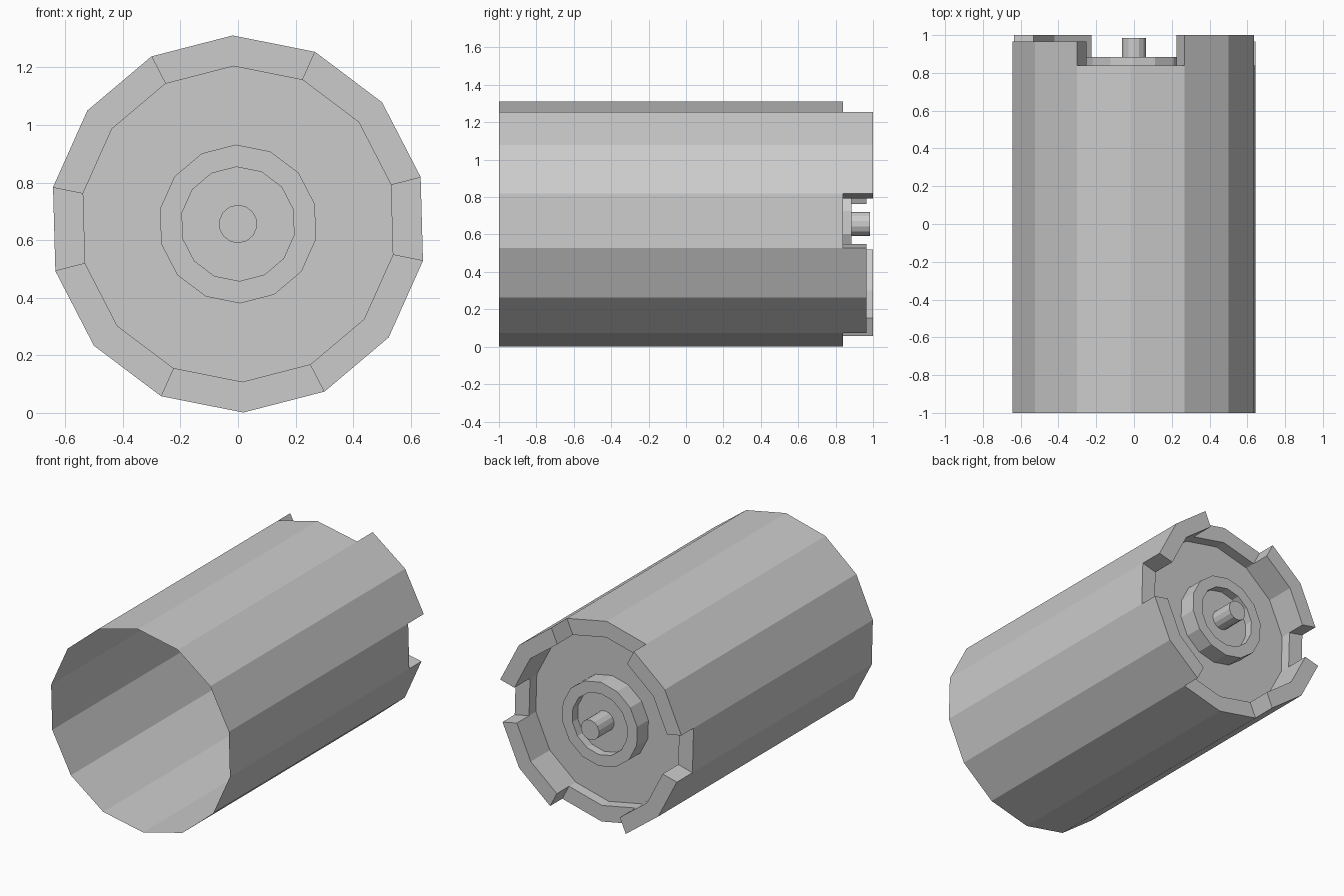
import bpy, bmesh
from math import sin, cos, radians, tau

SIDES = 14
AXIS_Z = 0.656
START = radians(91.6)

cube = bpy.data.objects.get("Cube")
if cube:
    bpy.data.objects.remove(cube, do_unlink=True)

# Single grey metal
metal = bpy.data.materials.new("light_grey_metal")
grey = (0.6, 0.6, 0.6, 1)
metal.diffuse_color = grey
metal.use_nodes = True
metal.node_tree.nodes["Principled BSDF"].inputs["Base Color"].default_value = grey


def revolve(name, profile, tabs=(), tab_strip=0, cap=False):
    """Turn (radius, y) points about the long axis; raise tabs from one strip."""
    bm = bmesh.new()
    rings = []
    for r, y in profile:
        angles = [START - k * tau / SIDES for k in range(SIDES)]
        rings.append([bm.verts.new((r * cos(a), y, AXIS_Z + r * sin(a))) for a in angles])
    strips = []
    for near, far in zip(rings, rings[1:]):
        strip = []
        for k in range(SIDES):
            n = (k + 1) % SIDES
            strip.append(bm.faces.new((near[k], near[n], far[n], far[k])))
        strips.append(strip)
    if cap:
        bm.faces.new(rings[-1])
    for first, height in tabs:
        faces = [strips[tab_strip][first + i] for i in range(2)]
        out = bmesh.ops.extrude_face_region(bm, geom=faces)["geom"]
        raised = [v for v in out if isinstance(v, bmesh.types.BMVert)]
        bmesh.ops.translate(bm, verts=raised, vec=(0, height, 0))
        left_over = [f for f in faces if f.is_valid]
        if left_over:
            bmesh.ops.delete(bm, geom=left_over, context='FACES_ONLY')
    mesh = bpy.data.meshes.new(name)
    bm.to_mesh(mesh)
    bm.free()
    mesh.materials.append(metal)
    obj = bpy.data.objects.new(name, mesh)
    bpy.context.collection.objects.link(obj)
    return obj


# Open-fronted casing with a recessed back plate and four locking tabs
revolve("casing",
        [(0.655, -1), (0.655, 0.84), (0.55, 0.84), (0.55, 0.77), (0.274, 0.77)],
        tabs=[(1, 0.16), (4, 0.125), (8, 0.16), (11, 0.125)], tab_strip=1)

# Raised collar with a sunken floor
revolve("hub_collar",
        [(0.274, 0.77), (0.274, 0.885), (0.2, 0.885), (0.2, 0.83), (0.065, 0.83)])

# Centre contact pin
revolve("centre_pin", [(0.065, 0.83), (0.065, 0.985)], cap=True)
